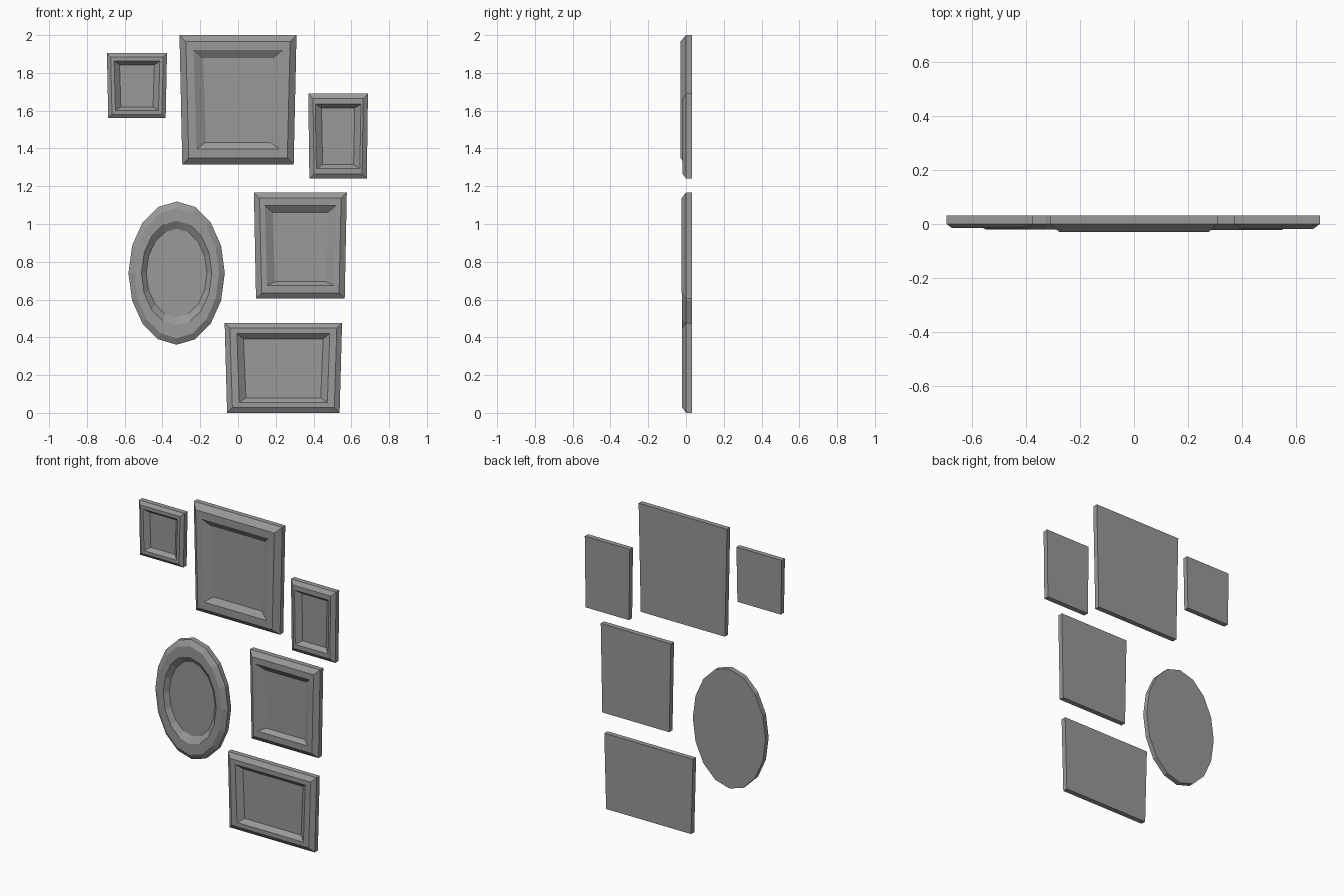
import bpy, bmesh
from math import sin, cos, pi

cube = bpy.data.objects.get("Cube")
if cube:
    bpy.data.objects.remove(cube)

BACK, EDGE = 0.032, 0.0

grey = bpy.data.materials.new("frame grey")
grey.use_nodes = True
colour = (0.32, 0.32, 0.32, 1)
grey.diffuse_color = colour
grey.node_tree.nodes["Principled BSDF"].inputs["Base Color"].default_value = colour


def loft(name, rings):
    """Skin a stack of matching rings and cap both ends."""
    bm = bmesh.new()
    loops = [[bm.verts.new(p) for p in ring] for ring in rings]
    for a, b in zip(loops, loops[1:]):
        n = len(a)
        for i in range(n):
            j = (i + 1) % n
            bm.faces.new((a[i], a[j], b[j], b[i]))
    bm.faces.new(loops[0])
    bm.faces.new(loops[-1])
    bmesh.ops.recalc_face_normals(bm, faces=bm.faces)
    mesh = bpy.data.meshes.new(name)
    bm.to_mesh(mesh)
    bm.free()
    mesh.materials.append(grey)
    obj = bpy.data.objects.new(name, mesh)
    bpy.context.collection.objects.link(obj)
    return obj


def picture_frame(name, cx, z0, z1, half_top, half_bottom, front, chamfer, opening, panel):
    """Slightly tapered frame; opening and panel are (side, top, bottom) insets."""
    def ring(y, side=0, top=0, bottom=0):
        t, b = half_top - side, half_bottom - side
        return [(cx - b, y, z0 + bottom), (cx + b, y, z0 + bottom),
                (cx + t, y, z1 - top), (cx - t, y, z1 - top)]
    recess = front + 0.027
    loft(name, [ring(BACK), ring(EDGE), ring(front, chamfer, chamfer, chamfer),
                ring(front, *opening), ring(recess, *panel)])


def oval_frame(name, cx, cz, rx, rz, front):
    """Sixteen-sided oval frame with a sunken panel."""
    def ring(y, sx=1.0, sz=1.0):
        return [(cx + rx * sx * sin(i * pi / 8), y, cz + rz * sz * cos(i * pi / 8))
                for i in range(16)]
    loft(name, [ring(BACK), ring(EDGE), ring(front, 0.88, 0.91),
                ring(front, 0.73, 0.73), ring(front + 0.025, 0.63, 0.62)])


# Upper row
picture_frame("large_frame", 0, 1.315, 2.0, 0.31, 0.295, -0.03, 0.034,
              (0.075, 0.08, 0.082), (0.125, 0.122, 0.117))
picture_frame("small_right_frame", -0.535, 1.56, 1.905, 0.159, 0.152, -0.015, 0.02,
              (0.038, 0.042, 0.042), (0.067, 0.064, 0.06))
picture_frame("small_left_frame", 0.53, 1.24, 1.69, 0.158, 0.152, -0.018, 0.025,
              (0.037, 0.055, 0.053), (0.07, 0.077, 0.074))

# Lower group
picture_frame("middle_frame", 0.33, 0.605, 1.167, 0.246, 0.235, -0.023, 0.03,
              (0.058, 0.07, 0.07), (0.1, 0.105, 0.09))
picture_frame("wide_frame", 0.24, 0, 0.477, 0.311, 0.298, -0.02, 0.028,
              (0.065, 0.057, 0.055), (0.1, 0.085, 0.08))
oval_frame("oval_frame", -0.325, 0.74, 0.255, 0.379, -0.02)
